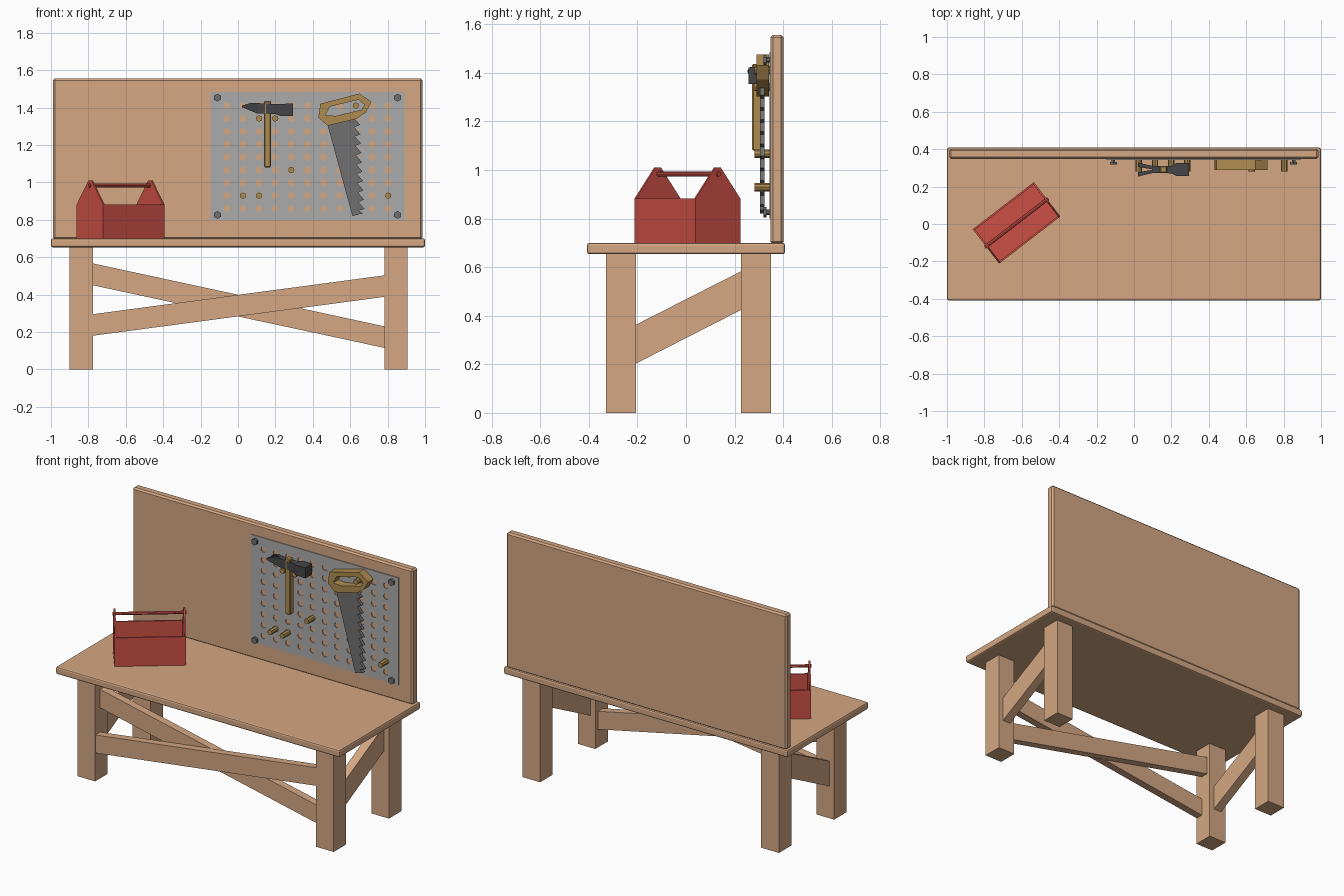
import bpy, bmesh, math
from mathutils import Matrix, Vector

if "Cube" in bpy.data.objects:
    bpy.data.objects.remove(bpy.data.objects["Cube"])


def material(name, rgb):
    m = bpy.data.materials.new(name)
    m.diffuse_color = (*rgb, 1)
    m.use_nodes = True
    m.node_tree.nodes["Principled BSDF"].inputs["Base Color"].default_value = m.diffuse_color
    return m


WOOD = material("light_wood", (0.66, 0.39, 0.23))
HANDLE = material("handle_wood", (0.43, 0.26, 0.08))
RED = material("red_paint", (0.60, 0.08, 0.06))
PLATE = material("pegboard_grey", (0.41, 0.41, 0.41))
STEEL = material("saw_steel", (0.16, 0.16, 0.16))
DARK = material("dark_iron", (0.06, 0.06, 0.065))

PLANES = {  # local (a, b, depth) axes to world axes
    "xz": Matrix(((1, 0, 0, 0), (0, 0, -1, 0), (0, 1, 0, 0), (0, 0, 0, 1))),
    "yz": Matrix(((0, 0, 1, 0), (1, 0, 0, 0), (0, 1, 0, 0), (0, 0, 0, 1))),
}


def finish(name, bm, mat, place=None):
    if place:
        bm.transform(place)
    bmesh.ops.recalc_face_normals(bm, faces=bm.faces)
    for f in bm.faces:
        f.smooth = False
    me = bpy.data.meshes.new(name)
    bm.to_mesh(me)
    bm.free()
    me.materials.clear()
    me.materials.append(mat)
    ob = bpy.data.objects.new(name, me)
    bpy.context.collection.objects.link(ob)
    return ob


def box(name, x, y, z, mat, bevel=0, segments=1, place=None):
    bm = bmesh.new()
    bmesh.ops.create_cube(bm, size=1)
    for v in bm.verts:
        v.co = [lo + (c + 0.5) * (hi - lo) for c, (lo, hi) in zip(v.co, (x, y, z))]
    ob = finish(name, bm, mat, place)
    if bevel:
        mod = ob.modifiers.new("edge", "BEVEL")
        mod.width, mod.segments = bevel, segments
    return ob


def profile(name, loops, plane, lo, hi, mat, place=None):
    """Outline (first loop) with holes (other loops), extruded from lo to hi."""
    cu = bpy.data.curves.new(name, "CURVE")
    cu.dimensions, cu.fill_mode, cu.extrude = "2D", "BOTH", (hi - lo) / 2
    for pts in loops:
        sp = cu.splines.new("POLY")
        sp.points.add(len(pts) - 1)
        for p, (a, b) in zip(sp.points, pts):
            p.co = (a, b, 0, 1)
        sp.use_cyclic_u = True
    tmp = bpy.data.objects.new(name + "_curve", cu)
    bpy.context.collection.objects.link(tmp)
    bpy.context.view_layer.update()
    ev = tmp.evaluated_get(bpy.context.evaluated_depsgraph_get())
    bm = bmesh.new()
    bm.from_mesh(ev.to_mesh())
    ev.to_mesh_clear()
    bpy.data.objects.remove(tmp)
    bpy.data.curves.remove(cu)
    bmesh.ops.remove_doubles(bm, verts=bm.verts, dist=1e-5)
    mid = (lo + hi) / 2
    bm.transform(PLANES[plane])
    bm.transform(Matrix.Translation((0, mid, 0) if plane == "xz" else (mid, 0, 0)))
    return finish(name, bm, mat, place)


def rod(name, p, q, r, sides, mat, place=None):
    p, q = Vector(p), Vector(q)
    bm = bmesh.new()
    bmesh.ops.create_cone(bm, cap_ends=True, segments=sides, radius1=r, radius2=r, depth=(q - p).length)
    bm.transform(Matrix.Translation((p + q) / 2) @ (q - p).to_track_quat("Z", "Y").to_matrix().to_4x4())
    return finish(name, bm, mat, place)


def loft(name, sections, mat):
    """Rectangular sections along x: (x, ylo, yhi, zlo, zhi)."""
    bm = bmesh.new()
    rings = [[bm.verts.new((x, y, z)) for y, z in ((a, c), (b, c), (b, d), (a, d))]
             for x, a, b, c, d in sections]
    for r, s in zip(rings, rings[1:]):
        for i in range(4):
            j = (i + 1) % 4
            bm.faces.new((r[i], r[j], s[j], s[i]))
    bm.faces.new(rings[0])
    bm.faces.new(rings[-1])
    return finish(name, bm, mat)


# Bench top, back board and legs
box("bench_top", (-1, 1), (-0.408, 0.408), (0.653, 0.70), WOOD, 0.01, 2)
box("back_board", (-0.988, 0.986), (0.348, 0.402), (0.695, 1.556), WOOD, 0.01, 1)
for side, x in (("left", (-0.9, -0.775)), ("right", (0.782, 0.905))):
    box(f"front_leg_{side}", x, (-0.33, -0.205), (0, 0.66), WOOD)
    box(f"back_leg_{side}", x, (0.226, 0.35), (0, 0.66), WOOD)
    # Sloping side brace
    mid = sum(x) / 2
    profile(f"side_brace_{side}", [[(-0.206, 0.203), (0.227, 0.424), (0.227, 0.583), (-0.206, 0.363)]],
            "yz", mid - 0.028, mid + 0.028, WOOD)

# Crossed front braces
profile("front_brace_rising", [[(-0.777, 0.18), (0.784, 0.388), (0.784, 0.503), (-0.777, 0.295)]],
        "xz", -0.329, -0.28, WOOD)
profile("front_brace_falling", [[(-0.777, 0.45), (0.784, 0.115), (0.784, 0.23), (-0.777, 0.567)]],
        "xz", -0.28, -0.23, WOOD)

# Pegboard with a grid of holes
col = lambda i: -0.06 + 0.0863 * i
row = lambda j: 0.86 + 0.0688 * j
holes = [[(col(i) + 0.019 * math.cos(k * math.tau / 8), row(j) + 0.019 * math.sin(k * math.tau / 8))
          for k in range(8)] for i in range(11) for j in range(9)]
profile("pegboard", [[(-0.147, 0.80), (0.89, 0.80), (0.89, 1.483), (-0.147, 1.483)]] + holes,
        "xz", 0.343, 0.348, PLATE)

# Corner screws
for x in (-0.11, 0.853):
    for z in (0.826, 1.453):
        rod("screw_shaft", (x, 0.35, z), (x, 0.328, z), 0.011, 6, STEEL)
        rod("screw_head", (x, 0.332, z), (x, 0.318, z), 0.021, 6, STEEL)

# Wooden pegs
for i, j in ((1, 1), (2, 1), (4, 3), (10, 1), (2, 7), (3, 7), (8, 8)):
    rod("peg", (col(i), 0.35, row(j)), (col(i), 0.282, row(j)), 0.017, 8, HANDLE)

# Hammer: handle, striking head and split claw
HY = 0.291
box("hammer_handle", (0.139, 0.176), (HY - 0.019, HY + 0.019), (1.08, 1.436), HANDLE, 0.005)
loft("hammer_head", [(x, HY - h, HY + h, a, b) for x, h, a, b in (
    (0.10, 0.018, 1.368, 1.424), (0.20, 0.020, 1.366, 1.419),
    (0.225, 0.034, 1.356, 1.420), (0.295, 0.034, 1.354, 1.421))], DARK)
for s in (-1, 1):
    loft("hammer_claw", [(x, *sorted((HY + s * a, HY + s * b)), lo, hi) for x, a, b, lo, hi in (
        (0.022, 0.014, 0.038, 1.402, 1.410), (0.06, 0.008, 0.028, 1.386, 1.423),
        (0.105, 0.0, 0.018, 1.368, 1.424))], DARK)

# Saw handle with grip hole
profile("saw_handle", [
    [(0.43, 1.346), (0.44, 1.42), (0.65, 1.475), (0.714, 1.43), (0.682, 1.373), (0.634, 1.34), (0.479, 1.303)],
    [(0.468, 1.36), (0.49, 1.405), (0.645, 1.442), (0.676, 1.415), (0.66, 1.388), (0.52, 1.355)]],
    "xz", 0.29, 0.342, HANDLE)

# Toothed saw blade
top, tip, n = Vector((0.628, 1.345)), Vector((0.655, 0.845)), 10
edge = []
for k in range(n):
    edge.append(top.lerp(tip, k / n) + Vector((-0.008, 0)))
    edge.append(top.lerp(tip, (k + 0.75) / n) + Vector((0.022, 0)))
profile("saw_blade", [[(0.478, 1.31), *[tuple(p) for p in edge], (0.645, 0.85), (0.668, 0.835), (0.612, 0.82)]],
        "xz", 0.304, 0.324, STEEL)

# Open toolbox, turned on the bench
PLACE = Matrix.Translation((-0.628, 0.006, 0.70)) @ Matrix.Rotation(math.radians(37.6), 4, "Z")
L, W, H, T = 0.2065, 0.116, 0.182, 0.01
box("toolbox_floor", (-L + T, L - T), (-W + T, W - T), (0, 0.012), RED, place=PLACE)
for s, end in ((-1, "left"), (1, "right")):
    box(f"toolbox_wall_{end}", (-L + T, L - T), sorted((s * W, s * (W - T))), (0, H), RED, place=PLACE)
    profile(f"toolbox_end_{end}", [[(-W, 0), (W, 0), (W, H), (0.014, 0.31), (-0.014, 0.31), (-W, H)]],
            "yz", *sorted((s * L, s * (L - T))), RED, PLACE)
rod("toolbox_handle_bar", (-L - 0.007, 0, 0.283), (L + 0.007, 0, 0.283), 0.01, 8, RED, PLACE)
